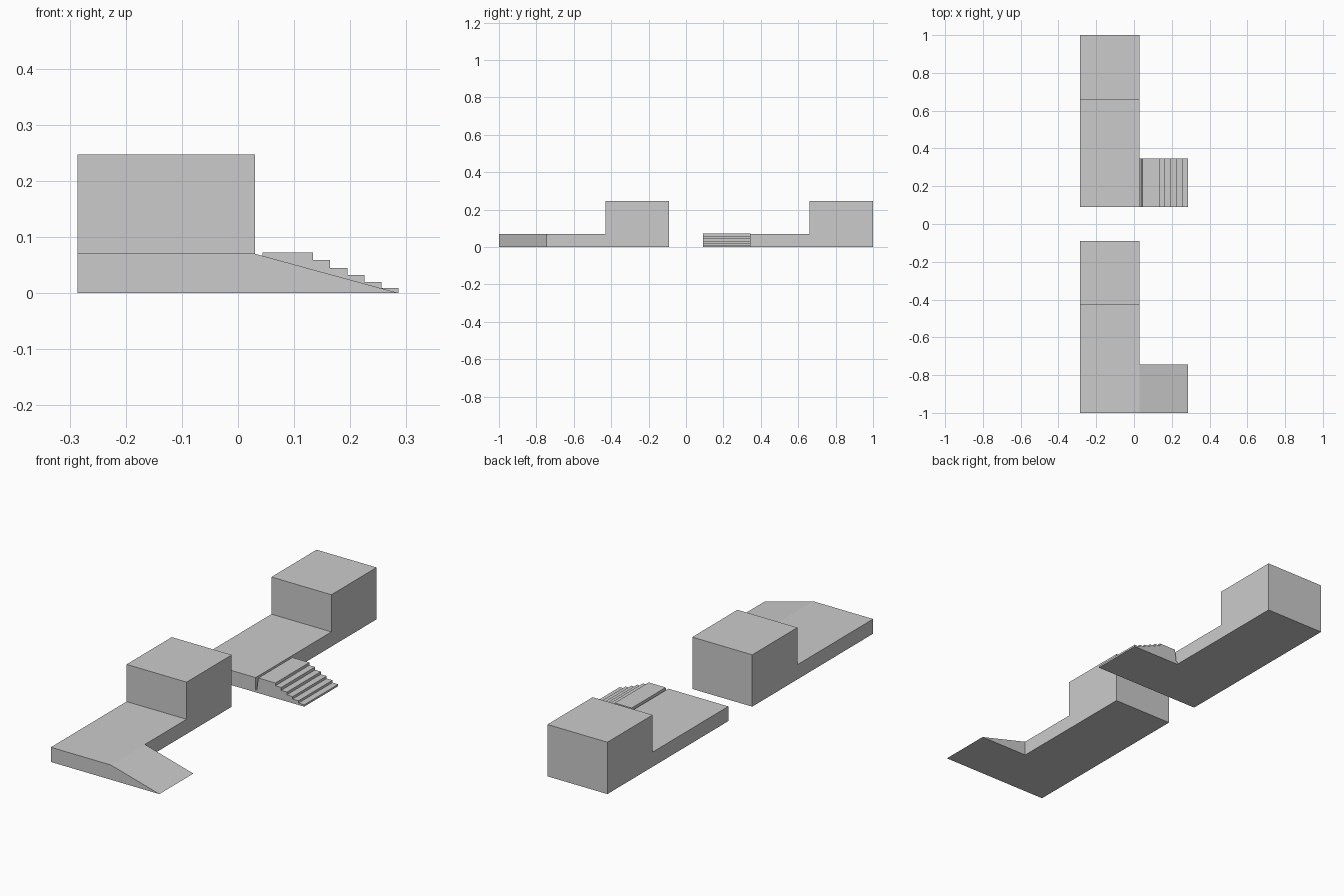
import bpy, bmesh
from mathutils import Vector

if "Cube" in bpy.data.objects:
    bpy.data.objects.remove(bpy.data.objects["Cube"])

X0, X1, X2 = -0.286, 0.03, 0.286      # back of platform, front of platform, foot of ramp/stairs
DECK, TOP = 0.07, 0.247               # deck height, block height


def extrude_profile(name, points, direction):
    """Solid made by sweeping a flat outline along a direction."""
    bm = bmesh.new()
    face = bm.faces.new([bm.verts.new(p) for p in points])
    new = bmesh.ops.extrude_face_region(bm, geom=[face])["geom"]
    verts = [v for v in new if isinstance(v, bmesh.types.BMVert)]
    bmesh.ops.translate(bm, verts=verts, vec=Vector(direction))
    bmesh.ops.recalc_face_normals(bm, faces=bm.faces)
    mesh = bpy.data.meshes.new(name)
    bm.to_mesh(mesh)
    bm.free()
    obj = bpy.data.objects.new(name, mesh)
    bpy.context.collection.objects.link(obj)
    return obj


def join_solid(body, part):
    """Fuse part into body as one clean solid."""
    mod = body.modifiers.new("union", 'BOOLEAN')
    mod.operation, mod.solver, mod.object = 'UNION', 'EXACT', part
    bpy.context.view_layer.objects.active = body
    bpy.ops.object.modifier_apply(modifier=mod.name)
    bpy.data.objects.remove(part)


def platform(name, y):
    """Low deck with a tall block at the rear, starting at y."""
    outline = [(0, 0), (0.91, 0), (0.91, TOP), (0.57, TOP), (0.57, DECK), (0, DECK)]
    return extrude_profile(name, [(X0, y + a, z) for a, z in outline], (X1 - X0, 0, 0))


def side_part(name, outline, y):
    return extrude_profile(name, [(x, y, z) for x, z in outline], (0, 0.256, 0))


# Platform with ramp
ramp_outline = [(0, 0), (X2, 0), (X1, DECK), (0, DECK)]
ramp_platform = platform("ramp_platform", -1.0)
join_solid(ramp_platform, side_part("ramp", ramp_outline, -1.0))

# Platform with stairs, a narrow groove separates landing and deck
stairs_outline = [(0, 0), (X2, 0)]
x = X2
for z_low, z_high in zip((0.009, 0.020, 0.032, 0.045, 0.059), (0.020, 0.032, 0.045, 0.059, 0.072)):
    if x == X2:
        stairs_outline.append((x, z_low))
    x -= 0.0304
    stairs_outline += [(x, z_low), (x, z_high)]
stairs_outline += [(0.044, 0.072), (0.036, 0.012), (0, 0.012)]
stair_platform = platform("stair_platform", 0.09)
join_solid(stair_platform, side_part("stairs", stairs_outline, 0.09))
